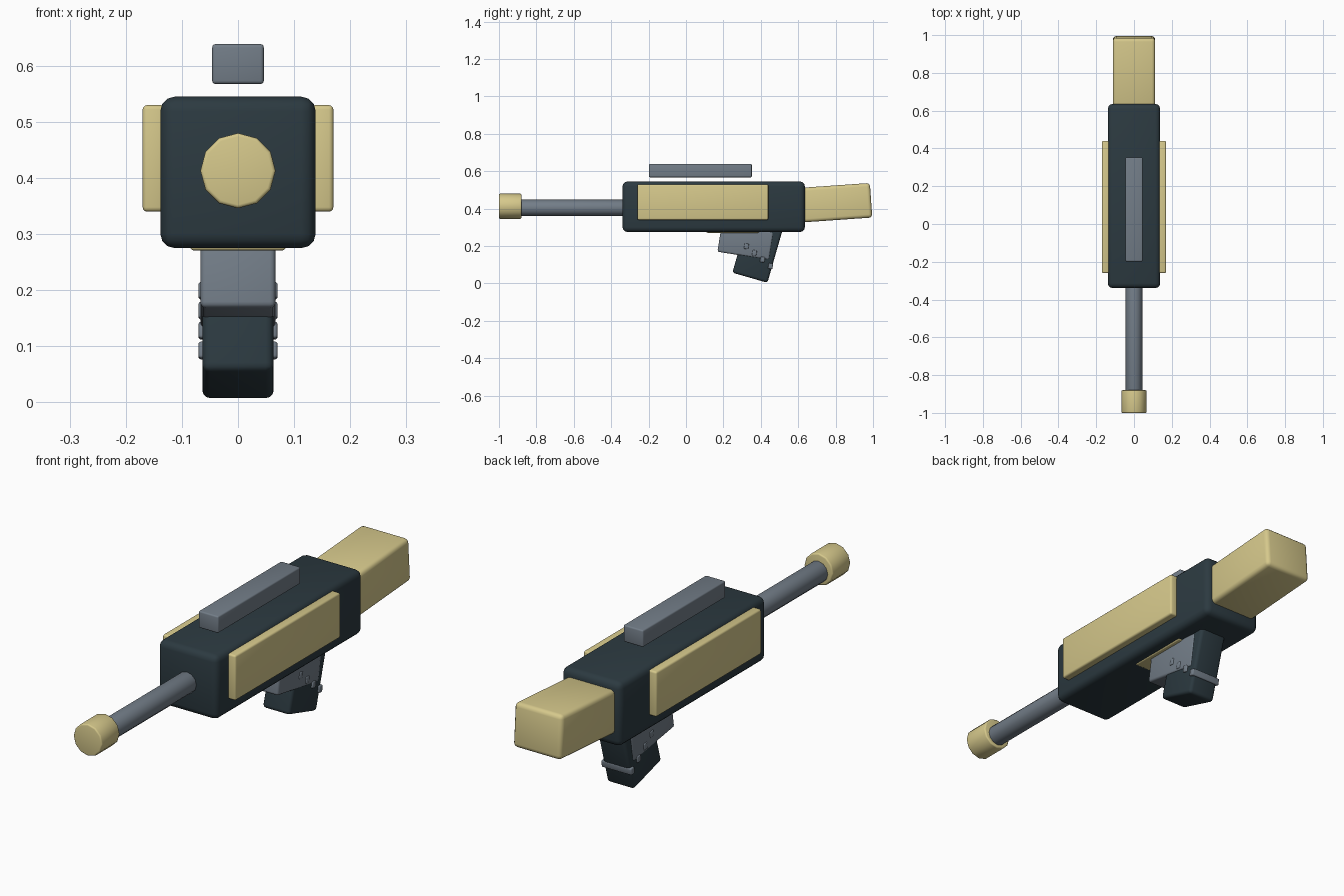
import bpy, bmesh, math
from mathutils import Matrix, Vector

if "Cube" in bpy.data.objects:
    bpy.data.objects.remove(bpy.data.objects["Cube"], do_unlink=True)


def material(name, rgb):
    m = bpy.data.materials.new(name)
    m.use_nodes = True
    m.diffuse_color = (*rgb, 1)
    shader = m.node_tree.nodes["Principled BSDF"]
    shader.inputs["Base Color"].default_value = (*rgb, 1)
    shader.inputs["Roughness"].default_value = 0.6
    return m


DARK = material("dark slate", (0.025, 0.042, 0.052))
TAN = material("pale yellow", (0.67, 0.58, 0.26))
GREY = material("steel grey", (0.17, 0.205, 0.245))


def finish(name, bm, mat, edges, bevel):
    """Round the given edges, then make a smooth shaded object."""
    bmesh.ops.bevel(bm, geom=edges, offset=bevel, segments=3, profile=0.5,
                    affect='EDGES', clamp_overlap=True)
    bmesh.ops.recalc_face_normals(bm, faces=bm.faces)
    mesh = bpy.data.meshes.new(name)
    bm.to_mesh(mesh)
    bm.free()
    mesh.materials.append(mat)
    ob = bpy.data.objects.new(name, mesh)
    bpy.context.collection.objects.link(ob)
    bpy.ops.object.select_all(action='DESELECT')
    ob.select_set(True)
    bpy.context.view_layer.objects.active = ob
    bpy.ops.object.shade_smooth_by_angle(angle=math.radians(40))
    return ob


def box(name, centre, size, mat, bevel, tilt=0):
    bm = bmesh.new()
    bmesh.ops.create_cube(bm, size=1)
    bmesh.ops.scale(bm, vec=Vector(size), verts=bm.verts)
    ob = finish(name, bm, mat, bm.edges[:], bevel)
    ob.location = centre
    ob.rotation_euler.x = math.radians(tilt)
    return ob


def rod(name, y0, y1, z, radius, mat, bevel):
    bm = bmesh.new()
    bmesh.ops.create_cone(bm, cap_ends=True, segments=12, radius1=radius,
                          radius2=radius, depth=y1 - y0,
                          matrix=Matrix.Rotation(math.pi / 2, 4, 'X'))
    rims = [e for e in bm.edges if any(len(f.verts) > 4 for f in e.link_faces)]
    ob = finish(name, bm, mat, rims, bevel)
    ob.location = (0, (y0 + y1) / 2, z)
    return ob


# Main body, side panels and top rail
box("receiver", (0, 0.148, 0.41), (0.277, 0.975, 0.27), DARK, 0.026)
for side, sign in (("left", 1), ("right", -1)):
    box(side + "_panel", (sign * 0.15, 0.09, 0.435), (0.04, 0.70, 0.19), TAN, 0.008)
box("top_rail", (0, 0.077, 0.603), (0.092, 0.55, 0.071), GREY, 0.006)

# Barrel and muzzle
rod("barrel", -0.9, -0.3, 0.404, 0.044, GREY, 0.002)
rod("muzzle", -1.0, -0.88, 0.413, 0.067, TAN, 0.006)

# Stock, rising slightly toward the back
box("stock", (0, 0.79, 0.431), (0.224, 0.40, 0.185), TAN, 0.018, 4)

# Plate, trigger housing and raked grip under the body
box("under_plate", (0, 0.25, 0.288), (0.17, 0.28, 0.034), TAN, 0.006)
box("trigger_housing", (0, 0.318, 0.222), (0.134, 0.28, 0.15), GREY, 0.01, -9)
box("grip", (0, 0.383, 0.175), (0.127, 0.195, 0.30), DARK, 0.014, -16)

# Cross bars stepping down through the grip
for i in range(4):
    box(f"grip_bar_{i + 1}", (0, 0.323 + 0.043 * i, 0.199 - 0.0355 * i),
        (0.141, 0.024, 0.03), GREY, 0.005, -9)
